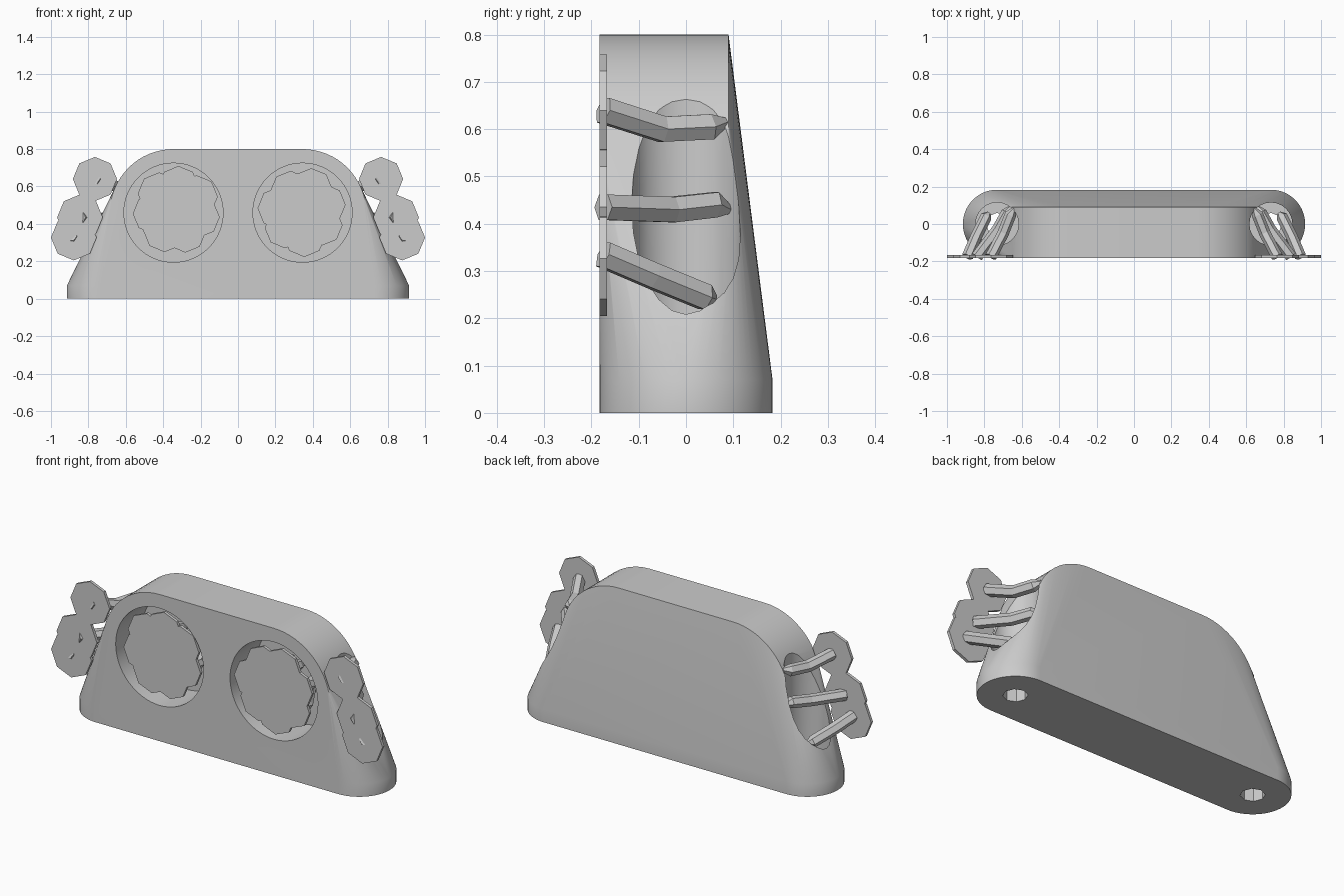
import bpy, bmesh
from math import sin, cos, pi, radians

if "Cube" in bpy.data.objects:
    bpy.data.objects.remove(bpy.data.objects["Cube"], do_unlink=True)

grey = bpy.data.materials.new("plain grey")
grey.use_nodes = True
grey.diffuse_color = (0.6, 0.6, 0.6, 1)
grey.node_tree.nodes["Principled BSDF"].inputs["Base Color"].default_value = (0.6, 0.6, 0.6, 1)

FRONT, BACK_TOP, PLATE = -0.183, 0.09, 0.016
EYE_X, EYE_Z, EYE_R = 0.345, 0.46, 0.265
END_X, END_R = 0.732, 0.183


def finish(name, bm):
    mesh = bpy.data.meshes.new(name)
    bm.to_mesh(mesh)
    bm.free()
    obj = bpy.data.objects.new(name, mesh)
    bpy.context.collection.objects.link(obj)
    mesh.materials.append(grey)
    return obj


def ring(r, n):
    return [(r * cos(2 * pi * i / n), r * sin(2 * pi * i / n)) for i in range(n)]


def prism(name, points, offset):
    """Extrude a closed outline by a vector."""
    bm = bmesh.new()
    face = bm.faces.new([bm.verts.new(p) for p in points])
    top = bmesh.ops.extrude_face_region(bm, geom=[face])["geom"]
    bmesh.ops.translate(bm, vec=offset, verts=[v for v in top if isinstance(v, bmesh.types.BMVert)])
    bmesh.ops.recalc_face_normals(bm, faces=bm.faces)
    return finish(name, bm)


def disc_y(name, x, z, r, n, y, depth):
    return prism(name, [(x + a, y, z + b) for a, b in ring(r, n)], (0, depth, 0))


def disc_z(name, x, r, n, z, height):
    return prism(name, [(x + a, b, z) for a, b in ring(r, n)], (0, 0, height))


def combine(target, others, operation):
    """Apply booleans and remove the helper objects."""
    bpy.context.view_layer.objects.active = target
    for other in others:
        other.hide_render = True
        mod = target.modifiers.new("combine", "BOOLEAN")
        mod.operation, mod.solver, mod.object = operation, "EXACT", other
        bpy.ops.object.modifier_apply(modifier=mod.name)
        bpy.data.objects.remove(other, do_unlink=True)


def select_only(obj):
    bpy.ops.object.select_all(action="DESELECT")
    obj.select_set(True)
    bpy.context.view_layer.objects.active = obj


def stem(name, path, radius=0.031):
    """Faceted stem with a narrowed tip."""
    curve = bpy.data.curves.new(name, "CURVE")
    curve.dimensions = "3D"
    curve.bevel_depth, curve.bevel_resolution = radius, 1
    curve.use_fill_caps = True
    spline = curve.splines.new("POLY")
    spline.points.add(len(path) - 1)
    for point, co in zip(spline.points, path):
        point.co = (*co, 1)
    spline.points[-1].radius = 0.35
    obj = bpy.data.objects.new(name, curve)
    bpy.context.collection.objects.link(obj)
    select_only(obj)
    bpy.ops.object.convert(target="MESH")
    obj.data.materials.clear()
    obj.data.materials.append(grey)
    for face in obj.data.polygons:
        face.use_smooth = False
    return obj


# Body: hull of a rounded base slab and two upright discs
bm = bmesh.new()
for side in (-1, 1):
    for a, b in ring(END_R, 64):
        for z in (0, 0.07):
            bm.verts.new((side * END_X + a, b, z))
    for a, b in ring(0.34, 64):
        for y in (FRONT, BACK_TOP):
            bm.verts.new((side * EYE_X + a, y, EYE_Z + b))
hull = bmesh.ops.convex_hull(bm, input=bm.verts)
spare = set(hull["geom_interior"]) | set(hull["geom_unused"])
bmesh.ops.delete(bm, geom=[v for v in spare if isinstance(v, bmesh.types.BMVert)], context="VERTS")
bmesh.ops.dissolve_limit(bm, angle_limit=radians(0.2), verts=bm.verts, edges=bm.edges)
bmesh.ops.recalc_face_normals(bm, faces=bm.faces)
body = finish("body", bm)

# Front sockets, open side wells and the drain holes below them
cutters = []
for side in (-1, 1):
    cutters.append(disc_y("socket_cutter", side * EYE_X, EYE_Z, EYE_R, 64, FRONT - 0.1, 0.33))
    cutters.append(disc_z("well_cutter", side * END_X, 0.115, 24, 0.12, 1))
    cutters.append(disc_z("drain_cutter", side * END_X, 0.06, 8, -0.1, 0.4))
combine(body, cutters, "DIFFERENCE")
select_only(body)
bpy.ops.object.shade_smooth_by_angle(angle=radians(30))

# Petal clusters nearly filling the sockets, each petal on a stem
for side, label, cx, cz in ((-1, "right", -0.328, 0.474), (1, "left", 0.345, 0.465)):
    petals = [disc_y("petal", cx, cz, 0.125, 8, FRONT, PLATE)]
    for i in range(7):
        angle = 2 * pi * i / 7 + 0.3 * side
        px, pz = cx + 0.128 * cos(angle), cz + 0.128 * sin(angle)
        petals.append(disc_y("petal", px, pz, 0.108 + 0.006 * (i % 2), 8, FRONT, PLATE))
        stem(f"{label}_socket_stem_{i + 1}", [
            (px, FRONT + PLATE / 2, pz),
            (px + 0.01, -0.06, pz - 0.02),
            (cx + 0.09 * cos(angle), 0.06, cz + 0.09 * sin(angle))])
    petals[0].name = f"{label}_petal_cluster"
    combine(petals[0], petals[1:], "UNION")

# Side clusters: three petals on bent stems rising from each well
for side, label in ((-1, "right"), (1, "left")):
    petals = [disc_y("petal", side * x, z, r, 8, FRONT, PLATE)
              for x, z, r in ((0.765, 0.64, 0.118), (0.845, 0.435, 0.122), (0.878, 0.327, 0.122))]
    petals[0].name = f"{label}_side_petals"
    combine(petals[0], petals[1:], "UNION")
    y0 = FRONT + PLATE / 2
    paths = {
        "upper": [(0.765, y0, 0.64), (0.70, -0.05, 0.60), (0.66, 0.05, 0.605), (0.64, 0.083, 0.615)],
        "middle": [(0.84, y0, 0.435), (0.73, -0.03, 0.43), (0.68, 0.06, 0.44), (0.66, 0.09, 0.43)],
        "lower": [(0.89, y0, 0.335), (0.845, -0.07, 0.29), (0.79, 0.04, 0.245), (0.775, 0.06, 0.24)],
    }
    for part, path in paths.items():
        stem(f"{label}_{part}_side_stem", [(side * x, y, z) for x, y, z in path])
